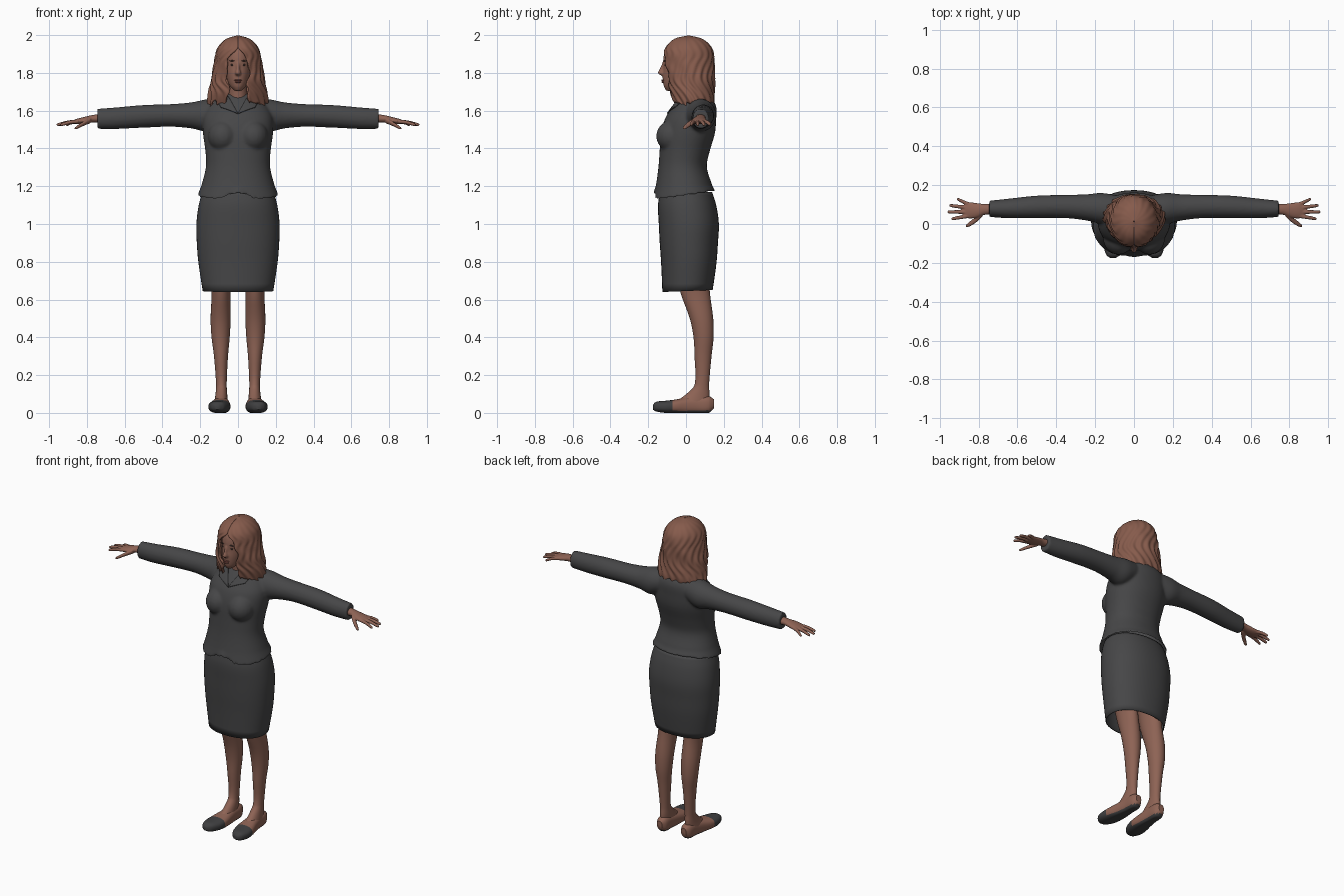
import bpy, bmesh, math
from mathutils import Vector

if "Cube" in bpy.data.objects:
    bpy.data.objects.remove(bpy.data.objects["Cube"])


def material(name, rgb):
    m = bpy.data.materials.new(name)
    m.diffuse_color = (*rgb, 1)
    m.use_nodes = True
    m.node_tree.nodes["Principled BSDF"].inputs["Base Color"].default_value = m.diffuse_color
    return m


SUIT = material("charcoal cloth", (0.062, 0.062, 0.064))
SKIN = material("skin", (0.27, 0.125, 0.09))
HAIR = material("auburn hair", (0.24, 0.105, 0.072))
SHOE = material("dark leather", (0.05, 0.05, 0.052))
LIPS = material("lips", (0.22, 0.075, 0.06))
EYES = material("eyes", (0.06, 0.035, 0.03))


def new_object(name, bm, *mats):
    bmesh.ops.recalc_face_normals(bm, faces=bm.faces)
    me = bpy.data.meshes.new(name)
    bm.to_mesh(me)
    bm.free()
    for m in mats:
        me.materials.append(m)
    ob = bpy.data.objects.new(name, me)
    bpy.context.collection.objects.link(ob)
    return ob


def sample(keys, t):
    """Smooth interpolation through (t, a, b, c, d) keys, ascending in t."""
    t = min(max(t, keys[0][0]), keys[-1][0])
    i = max(k for k in range(len(keys) - 1) if keys[k][0] <= t)

    def slope(k, j):
        a, b = keys[max(k - 1, 0)], keys[min(k + 1, len(keys) - 1)]
        return (b[j] - a[j]) / (b[0] - a[0])
    a, b = keys[i], keys[i + 1]
    h = b[0] - a[0]
    u = (t - a[0]) / h
    return [(2*u**3 - 3*u*u + 1) * a[j] + (u**3 - 2*u*u + u) * h * slope(i, j)
            + (3*u*u - 2*u**3) * b[j] + (u**3 - u*u) * h * slope(i + 1, j) for j in range(1, 5)]


def loft(name, keys, axis, mat, n=32, steps=4, power=2.0, caps=True):
    """Rings (t, centre, centre, radius, radius) stacked along an axis."""
    ts = [a[0] + (b[0] - a[0]) * s / steps for a, b in zip(keys, keys[1:]) for s in range(steps)]
    ts.append(keys[-1][0])
    bm = bmesh.new()
    rings = []
    for t in ts:
        c1, c2, r1, r2 = sample(keys, t)
        ring = []
        for k in range(n):
            ca, sa = math.cos(2 * math.pi * k / n), math.sin(2 * math.pi * k / n)
            p = c1 + r1 * math.copysign(abs(ca) ** (2 / power), ca)
            q = c2 + r2 * math.copysign(abs(sa) ** (2 / power), sa)
            ring.append(bm.verts.new({"x": (t, p, q), "y": (p, t, q), "z": (p, q, t)}[axis]))
        rings.append(ring)
    for a, b in zip(rings, rings[1:]):
        for k in range(n):
            bm.faces.new((a[k], a[(k + 1) % n], b[(k + 1) % n], b[k]))
    if caps:
        bm.faces.new(rings[0])
        bm.faces.new(rings[-1])
    return new_object(name, bm, mat)


def ball(name, centre, radii, mat):
    bm = bmesh.new()
    bmesh.ops.create_uvsphere(bm, u_segments=20, v_segments=12, radius=1)
    for v in bm.verts:
        v.co = Vector(c + r * p for c, r, p in zip(centre, radii, v.co))
    return new_object(name, bm, mat)


def mirror(ob):
    m = ob.modifiers.new("mirror", "MIRROR")
    m.use_mirror_merge = False
    return ob


def select(obs):
    bpy.ops.object.select_all(action="DESELECT")
    for o in obs:
        o.select_set(True)
    bpy.context.view_layer.objects.active = obs[0]


def fuse(name, obs, voxel, smooth):
    """Merge overlapping closed parts into one continuous skin."""
    select(obs)
    bpy.ops.object.convert(target="MESH")
    if len(obs) > 1:
        bpy.ops.object.join()
    ob = bpy.context.view_layer.objects.active
    ob.name = name
    r = ob.modifiers.new("remesh", "REMESH")
    r.mode, r.voxel_size = "VOXEL", voxel
    s = ob.modifiers.new("smooth", "SMOOTH")
    s.factor, s.iterations = 0.5, smooth
    bpy.ops.object.convert(target="MESH")
    return bpy.context.view_layer.objects.active


# Jacket: torso, bust and sleeves fused
torso = loft("torso", [(1.125, 0, -.01, .215, .165), (1.2, 0, -.01, .195, .15), (1.3, 0, -.018, .17, .128),
                       (1.38, 0, -.008, .172, .132), (1.48, 0, .01, .185, .143), (1.56, 0, .025, .185, .135),
                       (1.62, 0, .045, .16, .115), (1.66, 0, .05, .12, .09), (1.69, 0, .045, .065, .06)],
             "z", SUIT, n=56, power=2.15)
for v in torso.data.vertices:      # tilted hem with a front notch
    x, y, z = v.co
    if z < 1.2:
        notch = max(0, .04 - abs(x)) if y < -.1 else 0
        v.co.z += (1.2 - z) / .075 * (.05 * (y + .175) / .33 + notch)
bust = mirror(ball("bust", (.08, -.07, 1.465), (.08, .088, .085), SUIT))
sleeve = mirror(loft("sleeve", [(.10, .07, 1.59, .08, .075), (.17, .08, 1.575, .08, .085), (.24, .085, 1.575, .068, .07),
                                (.35, .09, 1.575, .06, .06), (.5, .088, 1.57, .058, .06),
                                (.65, .08, 1.56, .05, .057), (.745, .078, 1.557, .042, .053)], "x", SUIT))
jacket = fuse("jacket", [torso, bust, sleeve], .008, 5)
bm = bmesh.new()
bm.from_mesh(jacket.data)
bmesh.ops.delete(bm, geom=[f for f in bm.faces if f.normal.z < -.7 and f.calc_center_median().z < 1.22], context="FACES")
for s in (-1, 1):                  # crisp V neckline
    front = [f for f in bm.faces if f.calc_center_median().z > 1.57 and f.calc_center_median().y < .03]
    geom = front + list({e for f in front for e in f.edges}) + list({v for f in front for v in f.verts})
    bmesh.ops.bisect_plane(bm, geom=geom, plane_co=(0, 0, 1.595), plane_no=Vector((s * 1.6, 0, 1)).normalized())
for f in bm.faces:
    c = f.calc_center_median()
    f.material_index = 1 if c.y < .03 and c.z > 1.595 + 1.6 * abs(c.x) else 0
bm.to_mesh(jacket.data)
bm.free()
jacket.data.materials.clear()
jacket.data.materials.append(SUIT)
jacket.data.materials.append(SKIN)

# Collar flaps lying on the jacket
bm = bmesh.new()
quad = [Vector(p) for p in ((.0, -.11, 1.59), (.095, -.07, 1.625), (.12, -.03, 1.665), (.055, -.03, 1.685))]
bm.faces.new([bm.verts.new(p) for p in quad])
bmesh.ops.subdivide_edges(bm, edges=bm.edges[:], cuts=7, use_grid_fill=True)
collar = new_object("collar", bm, SUIT)
w = collar.modifiers.new("wrap", "SHRINKWRAP")
w.target, w.offset, w.wrap_mode = jacket, .006, "ABOVE_SURFACE"
collar.modifiers.new("thickness", "SOLIDIFY").thickness = .005
mirror(collar)

# Skirt
skirt = loft("skirt", [(.645, 0, .008, .187, .133), (.8, 0, .015, .21, .147), (.9, 0, .015, .218, .154),
                       (1.0, 0, .015, .22, .159), (1.1, 0, .006, .208, .154), (1.17, 0, 0, .188, .138)],
             "z", SUIT, n=56, power=2.2, caps=False)
for v in skirt.data.vertices:
    if v.co.z < .66:
        v.co.z += .04 * v.co.y
skirt.modifiers.new("thickness", "SOLIDIFY").thickness = .006

# Legs
mirror(loft("leg", [(.055, .09, .03, .036, .09), (.10, .088, .063, .031, .061), (.15, .088, .084, .028, .038),
                    (.3, .09, .09, .037, .045), (.4, .092, .093, .048, .053), (.5, .092, .082, .053, .062),
                    (.64, .09, .048, .05, .078), (.8, .095, .03, .06, .09)], "z", SKIN, n=28))

# Shoes: dark toe and sole, tan heel
shoe = loft("shoe", [(-.176, .109, .03, .012, .012), (-.16, .107, .033, .035, .025), (-.11, .102, .032, .054, .032),
                     (-.06, .096, .034, .056, .036), (0, .09, .038, .046, .043), (.06, .087, .042, .038, .046),
                     (.12, .086, .044, .034, .045), (.147, .086, .048, .018, .025)], "y", SKIN, n=32, power=2.5)
shoe.data.materials.append(SHOE)
for v in shoe.data.vertices:
    v.co.z = max(v.co.z, 0)
for f in shoe.data.polygons:
    f.material_index = 1 if f.center.y < -.075 or f.center.z < .014 else 0
mirror(shoe)

# Hands: palm, four fingers and thumb fused
hand = [loft("palm", [(.71, .078, 1.56, .03, .025), (.77, .075, 1.557, .028, .02), (.81, .07, 1.55, .038, .018),
                      (.85, .07, 1.543, .042, .015), (.872, .07, 1.54, .034, .01)], "x", SKIN, n=20)]
for y0, y1, tip in ((.042, .027, .94), (.062, .062, .96), (.083, .095, .95), (.1, .127, .912)):
    hand.append(loft("finger", [(.845, y0, 1.543, .011, .011), ((.845 + tip) / 2, (y0 + y1) / 2, 1.538, .01, .01),
                                (tip - .006, y1, 1.526, .008, .008), (tip, y1, 1.525, .004, .004)], "x", SKIN, n=12))
hand.append(loft("thumb", [(.78, .055, 1.55, .018, .016), (.82, .018, 1.53, .016, .012),
                           (.855, -.006, 1.51, .011, .009), (.866, -.011, 1.505, .005, .004)], "x", SKIN, n=12))
mirror(fuse("hand", hand, .004, 2))

# Head with nose and neck
skull = loft("skull", [(1.705, 0, -.08, .018, .025), (1.73, 0, -.058, .043, .06), (1.78, 0, -.03, .063, .094),
                       (1.83, 0, -.02, .073, .1), (1.88, 0, -.012, .075, .108), (1.93, 0, -.005, .07, .1),
                       (1.965, 0, 0, .045, .07)], "z", SKIN)
nose = loft("nose", [(1.785, 0, -.118, .012, .012), (1.798, 0, -.128, .016, .021), (1.82, 0, -.122, .01, .018),
                     (1.855, 0, -.115, .008, .01)], "z", SKIN, n=16)
neck = loft("neck", [(1.58, 0, .03, .065, .07), (1.65, 0, .025, .052, .058), (1.75, 0, .015, .047, .055)], "z", SKIN)
fuse("head", [skull, nose, neck], .005, 3)

# Face details
ball("upper_lip", (0, -.121, 1.761), (.02, .01, .005), LIPS)
ball("lower_lip", (0, -.119, 1.752), (.016, .011, .006), LIPS)
mirror(ball("eye", (.029, -.108, 1.842), (.012, .006, .005), EYES))
mirror(ball("eyebrow", (.03, -.112, 1.864), (.017, .006, .003), EYES))

# Hair: wavy shell open around the face, with ragged ends
SHAPE = [(1.62, 0, .045, .155, .1), (1.66, 0, .038, .157, .112), (1.70, 0, .03, .152, .12), (1.78, 0, .02, .138, .13),
         (1.85, 0, .015, .126, .136), (1.92, 0, .012, .113, .129), (1.96, 0, .012, .087, .102),
         (1.985, 0, .012, .052, .063), (1.998, 0, .012, .004, .004)]
GAP = [(1.62, .07, 0, 0, 0), (1.7, .05, 0, 0, 0), (1.78, .062, 0, 0, 0), (1.85, .058, 0, 0, 0), (1.9, .038, 0, 0, 0),
       (1.935, .002, 0, 0, 0), (2.0, .0005, 0, 0, 0)]
bm = bmesh.new()
ROWS, COLS = 44, 110
grid = []
for i in range(ROWS + 1):
    row = []
    for j in range(COLS + 1):
        u = j / COLS
        end = 1.632 + .014 * math.sin(u * 43) + .01 * math.sin(u * 91 + 1)
        z = 1.998 - (1.998 - end) * (1 - math.cos(math.pi / 2 * (i / ROWS))) ** .8
        _, cy, rx, ry = sample(SHAPE, z)
        gap = sample(GAP, z)[0] + (.006 * math.sin(z * 60 + 3 * (u > .5)) if z < 1.88 else 0)
        g = math.asin(min(.95, max(gap, 0) / rx))
        th = g + (2 * math.pi - 2 * g) * u
        low = min(1, max(0, (1.97 - z) / .2))
        wave = 1 + (.01 + .022 * low) * math.sin(u * 100 + 5 * math.sin(z * 22)) + .02 * low * math.sin(u * 31 + z * 35)
        if z > 1.92:
            wave -= .03 * math.exp(-(math.sin(th / 2) / .08) ** 2)      # centre parting
        row.append(bm.verts.new((rx * wave * math.sin(th), cy - ry * wave * math.cos(th), z)))
    grid.append(row)
for a, b in zip(grid, grid[1:]):
    for j in range(COLS):
        bm.faces.new((a[j], a[j + 1], b[j + 1], b[j]))
bmesh.ops.remove_doubles(bm, verts=bm.verts[:], dist=.0006)
hair = new_object("hair", bm, HAIR)
hair.modifiers.new("thickness", "SOLIDIFY").thickness = .014

# Smooth shading everywhere, keeping real edges sharp
select([o for o in bpy.context.scene.objects if o.type == "MESH"])
bpy.ops.object.shade_smooth_by_angle(angle=math.radians(50))
